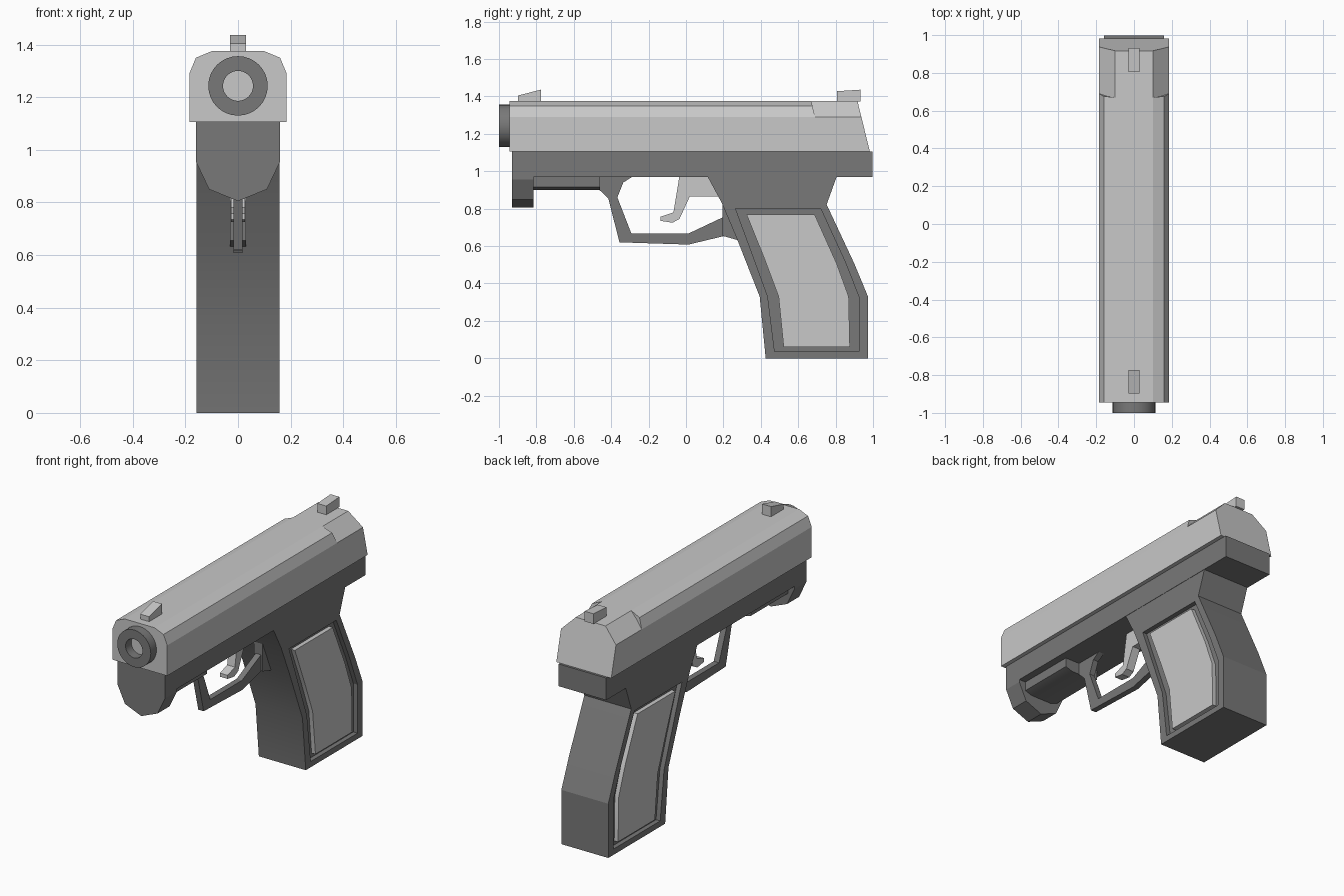
import bpy, bmesh, math

cube = bpy.data.objects.get("Cube")
if cube:
    bpy.data.objects.remove(cube, do_unlink=True)


def material(name, value):
    m = bpy.data.materials.new(name)
    m.use_nodes = True
    col = (value, value, value, 1)
    m.diffuse_color = col
    m.node_tree.nodes["Principled BSDF"].inputs["Base Color"].default_value = col
    return m


LIGHT = material("light_grey", 0.58)
DARK = material("dark_grey", 0.19)


def loft(name, loops, mat, capped=True):
    """Skin a series of equally long point loops, capping or joining the ends."""
    bm = bmesh.new()
    rings = [[bm.verts.new(p) for p in loop] for loop in loops]
    n = len(rings[0])
    pairs = list(zip(rings, rings[1:]))
    if capped:
        bm.faces.new(rings[0])
        bm.faces.new(rings[-1])
    else:
        pairs.append((rings[-1], rings[0]))
    for a, b in pairs:
        for i in range(n):
            j = (i + 1) % n
            bm.faces.new((a[i], a[j], b[j], b[i]))
    bmesh.ops.remove_doubles(bm, verts=bm.verts, dist=1e-5)
    bmesh.ops.recalc_face_normals(bm, faces=bm.faces)
    mesh = bpy.data.meshes.new(name)
    bm.to_mesh(mesh)
    bm.free()
    mesh.materials.append(mat)
    ob = bpy.data.objects.new(name, mesh)
    bpy.context.collection.objects.link(ob)
    bpy.ops.object.select_all(action='DESELECT')
    ob.select_set(True)
    bpy.context.view_layer.objects.active = ob
    bpy.ops.object.shade_smooth_by_angle(angle=math.radians(20))
    return ob


def at_x(profile, x):
    return [(x, y, z) for y, z in profile]


def side_prism(name, profile, x0, x1, mat):
    """Extrude a (y, z) profile across x."""
    return loft(name, [at_x(profile, x0), at_x(profile, x1)], mat)


def mirrored(half):
    """Complete a right-hand (x, z) half section, listed from bottom to top."""
    return half + [(-x, z) for x, z in reversed(half) if x]


def long_prism(name, section, y0, y1, mat):
    """Extrude an (x, z) section along y."""
    return loft(name, [[(x, y, z) for x, z in section] for y in (y0, y1)], mat)


# Slide: faceted section, cut to a plain chamfer at the sloping rear
full = mirrored([(0.185, 1.105), (0.185, 1.29), (0.16, 1.35), (0.1, 1.375)])
cut = mirrored([(0.185, 1.105), (0.185, 1.29), (0.1425, 1.3325), (0.1, 1.375)])


def step_y(z):
    return 0.67 + (1.375 - z) * 0.235


def rear_y(z):
    return 0.983 - (z - 1.105) * 0.245


loft("slide", [
    [(x, -0.945, z) for x, z in full],
    [(x, step_y(z), z) for x, z in full],
    [(x, step_y(zf), z) for (x, z), (_, zf) in zip(cut, full)],
    [(x, rear_y(z), z) for x, z in cut],
], LIGHT)

# Sights
side_prism("front_sight", [(-0.897, 1.37), (-0.897, 1.405), (-0.774, 1.437), (-0.774, 1.37)],
           -0.03, 0.03, LIGHT)
side_prism("rear_sight", [(0.806, 1.374), (0.806, 1.428), (0.932, 1.436), (0.932, 1.374)],
           -0.03, 0.03, LIGHT)


# Barrel: open tube standing out of the slide
def ring(r, y, n=32):
    return [(r * math.cos(2 * math.pi * i / n), y, 1.243 + r * math.sin(2 * math.pi * i / n))
            for i in range(n)]


loft("barrel", [ring(0.113, -0.94), ring(0.113, -1), ring(0.057, -1), ring(0.057, -0.94)],
     DARK, capped=False)

# Frame, front block and under rail
long_prism("frame", mirrored([(0.16, 0.97), (0.16, 1.105)]), -0.93, 0.997, DARK)
long_prism("front_block",
           [(0, 0.805), (0.11, 0.85), (0.16, 0.955), (0.16, 1.1),
            (-0.16, 1.1), (-0.16, 0.955), (-0.11, 0.85)], -0.93, -0.815, DARK)
long_prism("under_rail", mirrored([(0.07, 0.9), (0.115, 0.915), (0.115, 0.98)]),
           -0.82, -0.46, DARK)

# Grip with a recessed pocket on each side
grip = [(0.19, 0.833), (0.115, 0.972), (0.806, 0.972), (0.752, 0.822), (0.9, 0.506),
        (0.973, 0.33), (0.973, 0), (0.426, 0), (0.394, 0.33), (0.276, 0.63)]
pocket = [(0.265, 0.8), (0.34, 0.8), (0.65, 0.8), (0.72, 0.8), (0.85, 0.517),
          (0.924, 0.33), (0.924, 0.035), (0.474, 0.035), (0.437, 0.33), (0.35, 0.57)]
loft("grip", [at_x(pocket, -0.13), at_x(pocket, -0.158), at_x(grip, -0.158),
              at_x(grip, 0.158), at_x(pocket, 0.158), at_x(pocket, 0.13)], DARK)

# Grip panels sitting in the pockets
panel = [(0.324, 0.768), (0.688, 0.768), (0.806, 0.506), (0.87, 0.33),
         (0.876, 0.06), (0.522, 0.06), (0.495, 0.33), (0.42, 0.53)]
for side, s in (("left", 1), ("right", -1)):
    side_prism(side + "_grip_panel", panel, s * 0.12, s * 0.156, LIGHT)

# Trigger guard and its root on the grip
side_prism("trigger_guard",
           [(-0.463, 0.975), (-0.463, 0.9), (-0.415, 0.855), (-0.356, 0.62), (0.013, 0.608),
            (0.21, 0.655), (0.21, 0.76), (0.013, 0.667), (-0.292, 0.667), (-0.367, 0.86),
            (-0.335, 0.94), (-0.28, 0.975)], -0.018, 0.018, DARK)
side_prism("guard_root", [(0.195, 0.825), (0.195, 0.655), (0.276, 0.632), (0.34, 0.7)],
           -0.03, 0.03, DARK)

# Trigger
side_prism("trigger",
           [(-0.035, 0.975), (-0.067, 0.78), (-0.137, 0.757), (-0.137, 0.735), (-0.072, 0.725),
            (-0.035, 0.745), (0.02, 0.865), (0.19, 0.865), (0.115, 0.975)], -0.026, 0.026, LIGHT)
